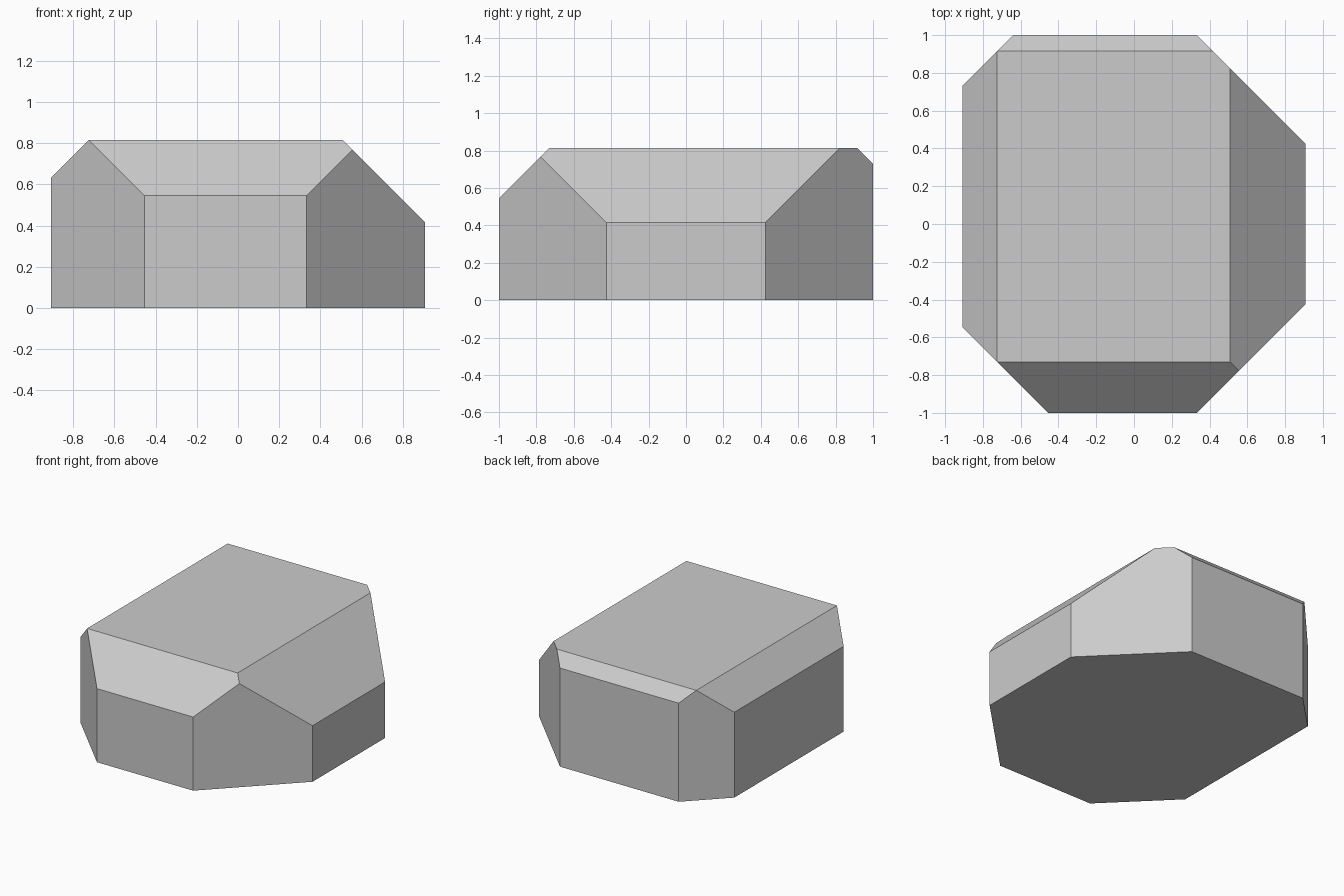
import bpy, bmesh
from mathutils import Vector

if "Cube" in bpy.data.objects:
    bpy.data.objects.remove(bpy.data.objects["Cube"])

HX, HY, H = 0.908, 1.0, 0.815

# Chamfer planes: direction and limit, keeping points where direction . p <= limit
CHAMFERS = [
    ((-1, -1, 0), 1.455),  # front left corner
    ((1, -1, 0), 1.333),   # front right corner
    ((1, 1, 0), 1.332),    # back right corner
    ((-1, 1, 0), 1.640),   # back left corner
    ((-1, 0, 1), 1.540),   # left top edge
    ((1, 0, 1), 1.323),    # right top edge
    ((0, -1, 1), 1.545),   # front top edge
    ((0, 1, 1), 1.730),    # back top edge
]


def cut(bm, direction, limit):
    """Slice off everything beyond the plane and cap the opening."""
    n = Vector(direction)
    res = bmesh.ops.bisect_plane(
        bm, geom=bm.verts[:] + bm.edges[:] + bm.faces[:], dist=1e-4,
        plane_co=n * (limit / n.length_squared), plane_no=n, clear_outer=True)
    bmesh.ops.remove_doubles(bm, verts=bm.verts, dist=2e-3)
    rim = [e for e in bm.edges if e.is_boundary]
    bmesh.ops.holes_fill(bm, edges=rim, sides=0)


# Block standing on the ground
bm = bmesh.new()
bmesh.ops.create_cube(bm, size=2)
for v in bm.verts:
    v.co = (v.co.x * HX, v.co.y * HY, (v.co.z + 1) * H / 2)

# Uneven chamfers on the uprights and the top edges
for direction, limit in CHAMFERS:
    cut(bm, direction, limit)

bmesh.ops.recalc_face_normals(bm, faces=bm.faces)
mesh = bpy.data.meshes.new("chamfered_block")
bm.to_mesh(mesh)
bm.free()
obj = bpy.data.objects.new("chamfered_block", mesh)
bpy.context.collection.objects.link(obj)
